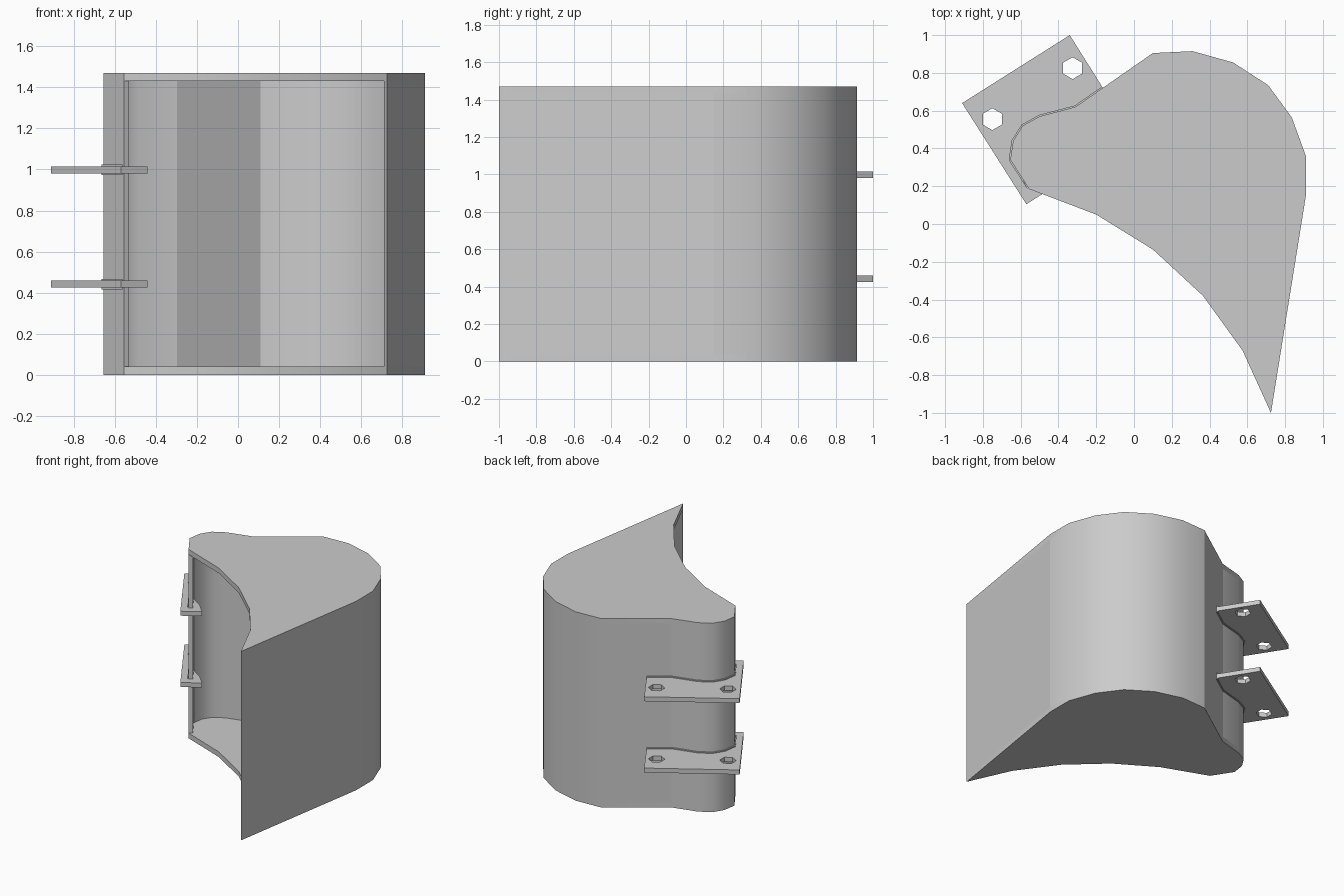
import bpy
import bmesh
import math
from mathutils import Vector

cube = bpy.data.objects.get("Cube")
if cube:
    bpy.data.objects.remove(cube, do_unlink=True)

# Single bare steel colour
GREY = (0.6, 0.6, 0.6, 1.0)
steel = bpy.data.materials.new("grey steel")
steel.use_nodes = True
steel.diffuse_color = GREY
steel.node_tree.nodes["Principled BSDF"].inputs["Base Color"].default_value = GREY

HEIGHT = 1.47
PLATE = 0.04
SHEET = 0.03


def prism(name, loops, z0, z1):
    """Extrude an outline (plus optional hole outlines) from z0 to z1."""
    bm = bmesh.new()
    edges = []
    for loop in loops:
        verts = [bm.verts.new((p[0], p[1], z0)) for p in loop]
        edges += [bm.edges.new((v, verts[i - 1])) for i, v in enumerate(verts)]
    bmesh.ops.triangle_fill(bm, edges=edges, use_beauty=True)
    out = bmesh.ops.extrude_face_region(bm, geom=bm.faces[:])
    top = [g for g in out["geom"] if isinstance(g, bmesh.types.BMVert)]
    bmesh.ops.translate(bm, verts=top, vec=(0, 0, z1 - z0))
    bmesh.ops.recalc_face_normals(bm, faces=bm.faces[:])
    mesh = bpy.data.meshes.new(name)
    bm.to_mesh(mesh)
    bm.free()
    mesh.materials.append(steel)
    mesh.shade_smooth()
    mesh.set_sharp_from_angle(angle=math.radians(30))
    obj = bpy.data.objects.new(name, mesh)
    bpy.context.collection.objects.link(obj)
    return obj


def offset(path, dist):
    """Mitred offset of an open path towards its left side."""
    result = []
    for i, p in enumerate(path):
        normals = []
        for a, b in ((i - 1, i), (i, i + 1)):
            if a >= 0 and b < len(path):
                d = (path[b] - path[a]).normalized()
                normals.append(Vector((-d.y, d.x)))
        n = sum(normals, Vector((0, 0))).normalized()
        result.append(p + n * dist / n.dot(normals[0]))
    return result


# Bucket cross-section: sheet from cutting tip round to the lip, then the mouth
outer = [Vector(p) for p in (
    (0.725, -1.0), (0.91, 0.15), (0.91, 0.36), (0.835, 0.565), (0.71, 0.735),
    (0.525, 0.855), (0.31, 0.915), (0.10, 0.905), (-0.31, 0.62), (-0.5, 0.57),
    (-0.59, 0.52), (-0.64, 0.44), (-0.655, 0.34), (-0.555, 0.185))]
mouth = [Vector(p) for p in (
    (-0.2, 0.05), (0.1, -0.135), (0.365, -0.38), (0.575, -0.67))]
inner = offset(outer, SHEET)
inner[0] = Vector((0.71, -0.965))

# Bent sheet, one piece per flat or curved run
for name, a, b in (("cutting_blade", 0, 1), ("curved_back", 1, 7),
                   ("flat_back", 7, 8), ("curved_heel", 8, 12),
                   ("lip_plate", 12, 13)):
    outline = outer[a:b + 1] + inner[a:b + 1][::-1]
    prism(name, [outline], PLATE, HEIGHT - PLATE)

# End plates closing the bucket
for name, z in (("bottom_side_plate", 0), ("top_side_plate", HEIGHT - PLATE)):
    prism(name, [outer + mouth], z, z + PLATE)

# Mounting lugs with hexagonal pin holes, each with a thin weld bead
seam = [Vector((-0.165, 0.721))] + outer[8:]
buried = offset(seam, SHEET / 2)[:-1]
lug_outline = [(-0.165, 0.721), (-0.34, 1.0), (-0.91, 0.64), (-0.57, 0.105),
               (-0.44, 0.187), (-0.52, 0.27)] + buried[::-1]


def hexagon(x, y, r=0.058):
    return [(x + r * math.sin(k * math.pi / 3), y + r * math.cos(k * math.pi / 3))
            for k in range(6)]


holes = [hexagon(-0.325, 0.825), hexagon(-0.75, 0.555)]
bead = offset(seam, -0.008) + buried[::-1]
for name, z in (("lower", 0.425), ("upper", 0.98)):
    prism(name + "_lug", [lug_outline] + holes, z, z + 0.035)
    prism(name + "_weld", [bead], z - 0.008, z + 0.043)
